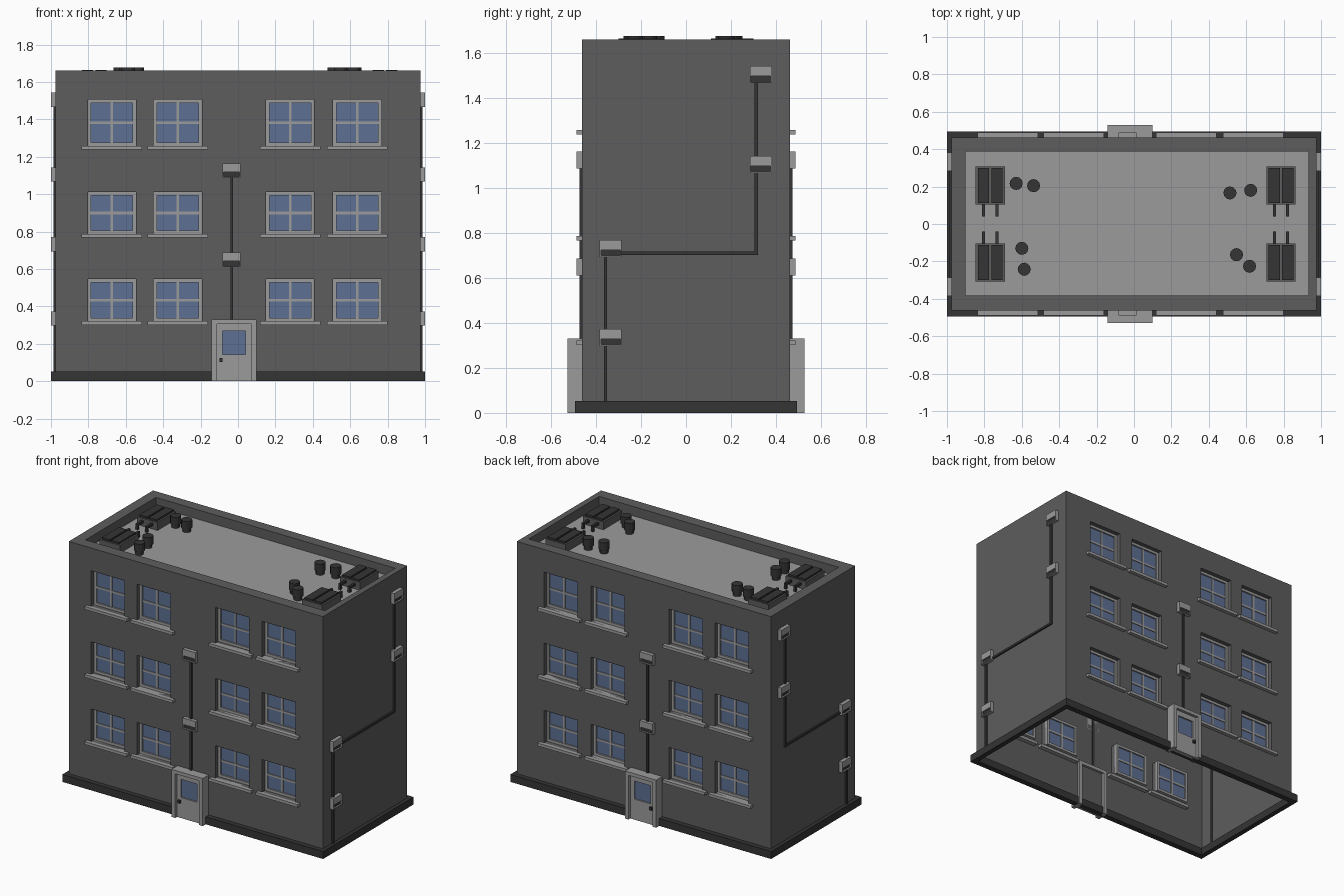
import bpy, bmesh, math
from mathutils import Matrix, Vector

if "Cube" in bpy.data.objects:
    bpy.data.objects.remove(bpy.data.objects["Cube"])

HX, HY, TOP, ROOF = 0.975, 0.462, 1.662, 1.597
REVEAL = 0.035
COLUMNS = [(-0.803, -0.546), (-0.452, -0.193), (0.15, 0.407), (0.509, 0.766)]
ROWS = [(0.321, 0.546), (0.787, 1.012), (1.258, 1.505)]


def material(name, r, g, b):
    m = bpy.data.materials.new(name)
    m.diffuse_color = (r, g, b, 1)
    m.use_nodes = True
    m.node_tree.nodes["Principled BSDF"].inputs["Base Color"].default_value = m.diffuse_color
    return m


WALL = material("wall_grey", 0.11, 0.11, 0.11)
DARK = material("dark_grey", 0.035, 0.035, 0.035)
LIGHT = material("light_grey", 0.33, 0.33, 0.33)
GLASS = material("blue_glass", 0.11, 0.16, 0.29)


def finish(bm, name, mat, mirror=None):
    bmesh.ops.recalc_face_normals(bm, faces=bm.faces)
    me = bpy.data.meshes.new(name)
    bm.to_mesh(me)
    bm.free()
    me.materials.append(mat)
    ob = bpy.data.objects.new(name, me)
    bpy.context.collection.objects.link(ob)
    if mirror:
        mod = ob.modifiers.new("mirror", 'MIRROR')
        mod.use_axis = [a in mirror for a in "xyz"]
        mod.use_mirror_merge = False
    return ob


def box(bm, x0, x1, y0, y1, z0, z1):
    m = Matrix.Translation(((x0 + x1) / 2, (y0 + y1) / 2, (z0 + z1) / 2))
    m = m @ Matrix.Diagonal((abs(x1 - x0), abs(y1 - y0), abs(z1 - z0), 1))
    bmesh.ops.create_cube(bm, size=1, matrix=m)


def boxes(name, mat, items, mirror=None):
    bm = bmesh.new()
    for b in items:
        box(bm, *b)
    return finish(bm, name, mat, mirror)


def quad(bm, *pts):
    bm.faces.new([bm.verts.new(p) for p in pts])


# long walls: a sheet with window openings and reveals, mirrored to the back
bm = bmesh.new()
xs = sorted([-HX, HX] + [v for c in COLUMNS for v in c])
zs = sorted([0, TOP] + [v for r in ROWS for v in r])
for x0, x1 in zip(xs, xs[1:]):
    for z0, z1 in zip(zs, zs[1:]):
        corners = [(x0, z0), (x1, z0), (x1, z1), (x0, z1)]
        if (x0, x1) in COLUMNS and (z0, z1) in ROWS:
            for (a, b), (c, d) in zip(corners, corners[1:] + corners[:1]):
                quad(bm, (a, -HY, b), (a, -HY + REVEAL, b), (c, -HY + REVEAL, d), (c, -HY, d))
        else:
            quad(bm, *[(x, -HY, z) for x, z in corners])
bmesh.ops.remove_doubles(bm, verts=bm.verts, dist=1e-5)
finish(bm, "long_walls", WALL, "y")

# end walls
bm = bmesh.new()
quad(bm, (HX, -HY, 0), (HX, HY, 0), (HX, HY, TOP), (HX, -HY, TOP))
finish(bm, "end_walls", WALL, "x")

# parapet ring with inner faces, and the sunken roof deck
bm = bmesh.new()
outer = [(-HX, -HY), (HX, -HY), (HX, HY), (-HX, HY)]
inner = [(-0.902, -0.383), (0.934, -0.383), (0.934, 0.388), (-0.902, 0.388)]
for i in range(4):
    a, b, c, d = outer[i], outer[i - 1], inner[i - 1], inner[i]
    quad(bm, (*a, TOP), (*b, TOP), (*c, TOP), (*d, TOP))
    quad(bm, (*c, TOP), (*d, TOP), (*d, ROOF), (*c, ROOF))
bmesh.ops.remove_doubles(bm, verts=bm.verts, dist=1e-5)
finish(bm, "parapet", WALL)
bm = bmesh.new()
quad(bm, *[(x, y, ROOF) for x, y in inner])
finish(bm, "roof_deck", LIGHT)

# plinth band
boxes("plinth", DARK,
      [(-1, 1, s * 0.495, s * 0.455, 0, 0.052) for s in (1, -1)] +
      [(s * 1, s * 0.965, -0.455, 0.455, 0, 0.052) for s in (1, -1)])

# windows: frames with crossbars, panes and sills
frames, panes, sills = [], [], []
ya, yb = -HY + REVEAL - 0.005, -HY + REVEAL + 0.02
for x0, x1 in COLUMNS:
    for z0, z1 in ROWS:
        w, cx, cz = 0.018, (x0 + x1) / 2, (z0 + z1) / 2
        frames += [(x0, x0 + w, ya, yb, z0, z1), (x1 - w, x1, ya, yb, z0, z1),
                   (x0 + w, x1 - w, ya, yb, z0, z0 + w), (x0 + w, x1 - w, ya, yb, z1 - w, z1),
                   (cx - 0.007, cx + 0.007, ya + 0.004, yb - 0.004, z0 + w, z1 - w),
                   (x0 + w, x1 - w, ya + 0.005, yb - 0.005, cz - 0.007, cz + 0.007)]
        panes.append((x0 + w, x1 - w, ya + 0.01, yb - 0.01, z0 + w, z1 - w))
        sills.append((x0 - 0.033, x1 + 0.033, -0.488, -0.43, z0 - 0.02, z0))
boxes("window_frames", LIGHT, frames, "y")
boxes("window_panes", GLASS, panes, "y")
boxes("window_sills", LIGHT, sills, "y")

# doors: surround, leaf with glazed opening, pane, knob
boxes("door_surround", LIGHT, [
    (-0.141, -0.112, -0.528, -0.445, 0, 0.33), (0.072, 0.099, -0.528, -0.445, 0, 0.33),
    (-0.112, 0.072, -0.528, -0.445, 0.306, 0.33)], "y")
boxes("door_leaf", LIGHT, [
    (-0.112, -0.083, -0.508, -0.48, 0, 0.306), (0.041, 0.072, -0.508, -0.48, 0, 0.306),
    (-0.083, 0.041, -0.508, -0.48, 0, 0.142), (-0.083, 0.041, -0.508, -0.48, 0.268, 0.306)], "y")
boxes("door_pane", GLASS, [(-0.083, 0.041, -0.498, -0.488, 0.142, 0.268)], "y")
boxes("door_knob", DARK, [(-0.1, -0.082, -0.522, -0.505, 0.104, 0.124)], "y")


# wall service boxes: solid hood on top, cheeks and lip framing a dark slot
def service_box(c, z1):
    h, d = 0.049, 0.026
    z0 = z1 - 0.076
    light = [(c - h, c + h, 0, d, z1 - 0.045, z1), (c - h, c + h, 0, d, z0, z0 + 0.006),
             (c - h, c - h + 0.006, 0, d, z0 + 0.006, z1 - 0.045),
             (c + h - 0.006, c + h, 0, d, z0 + 0.006, z1 - 0.045)]
    return light, [(c - h + 0.006, c + h - 0.006, 0, d - 0.01, z0 + 0.006, z1 - 0.045)]


def on_long(items):
    return [(a, b, -HY - d0, -HY - d1, z0, z1) for a, b, d0, d1, z0, z1 in items]


def on_end(items):
    return [(HX + d0, HX + d1, a, b, z0, z1) for a, b, d0, d1, z0, z1 in items]


P, IN, OUT = 0.0075, -0.006, 0.011
long_boxes = [service_box(-0.035, z) for z in (1.164, 0.687)]
end_boxes = [service_box(c, z) for c, z in
             ((0.333, 1.543), (0.333, 1.143), (-0.335, 0.77), (-0.335, 0.374))]
for k, part, mat in ((0, "hoods", LIGHT), (1, "slots", DARK)):
    boxes("front_box_" + part, mat, on_long(sum([b[k] for b in long_boxes], [])), "y")
    boxes("side_box_" + part, mat, on_end(sum([b[k] for b in end_boxes], [])), "x")

# pipes running between the boxes
boxes("front_pipes", DARK, on_long([(-0.033 - P, -0.033 + P, IN, OUT, 0.32, 1.12)]), "y")
boxes("side_pipes", DARK, on_end([
    (-0.358 - P, -0.358 + P, IN, OUT, 0.03, 0.711 - P),
    (-0.358 - P, 0.313 + P, IN, OUT, 0.711 - P, 0.711 + P),
    (0.313 - P, 0.313 + P, IN, OUT, 0.711 + P, 1.5)]), "x")

# roof cooling units: casing, two raised slabs, two bent pipes
cases, slabs, pipes = [], [], []
for cx in (-0.769, 0.786):
    for s in (1, -1):
        cases.append((cx - 0.078, cx + 0.078, s * 0.105, s * 0.308, ROOF, 1.652))
        for px in (cx - 0.036, cx + 0.036):
            slabs.append((px - 0.03, px + 0.03, s * 0.112, s * 0.3, 1.65, 1.665))
            pipes += [(px - 0.008, px + 0.008, s * 0.04, s * 0.107, 1.622, 1.638),
                      (px - 0.008, px + 0.008, s * 0.04, s * 0.056, ROOF, 1.622)]
boxes("cooling_unit_casings", WALL, cases)
boxes("cooling_unit_slabs", DARK, slabs)
boxes("cooling_unit_pipes", DARK, pipes)

# round roof vents: stem with a wider cap
bm = bmesh.new()
for x, y in ((-0.63, 0.217), (-0.537, 0.205), (-0.6, -0.13), (-0.587, -0.242),
             (0.513, 0.166), (0.624, 0.18), (0.548, -0.164), (0.618, -0.226)):
    for r, z0, z1 in ((0.027, ROOF, 1.63), (0.035, 1.622, 1.677)):
        bmesh.ops.create_cone(bm, cap_ends=True, segments=12, radius1=r, radius2=r,
                              depth=z1 - z0, matrix=Matrix.Translation((x, y, (z0 + z1) / 2)))
finish(bm, "roof_vents", DARK)
